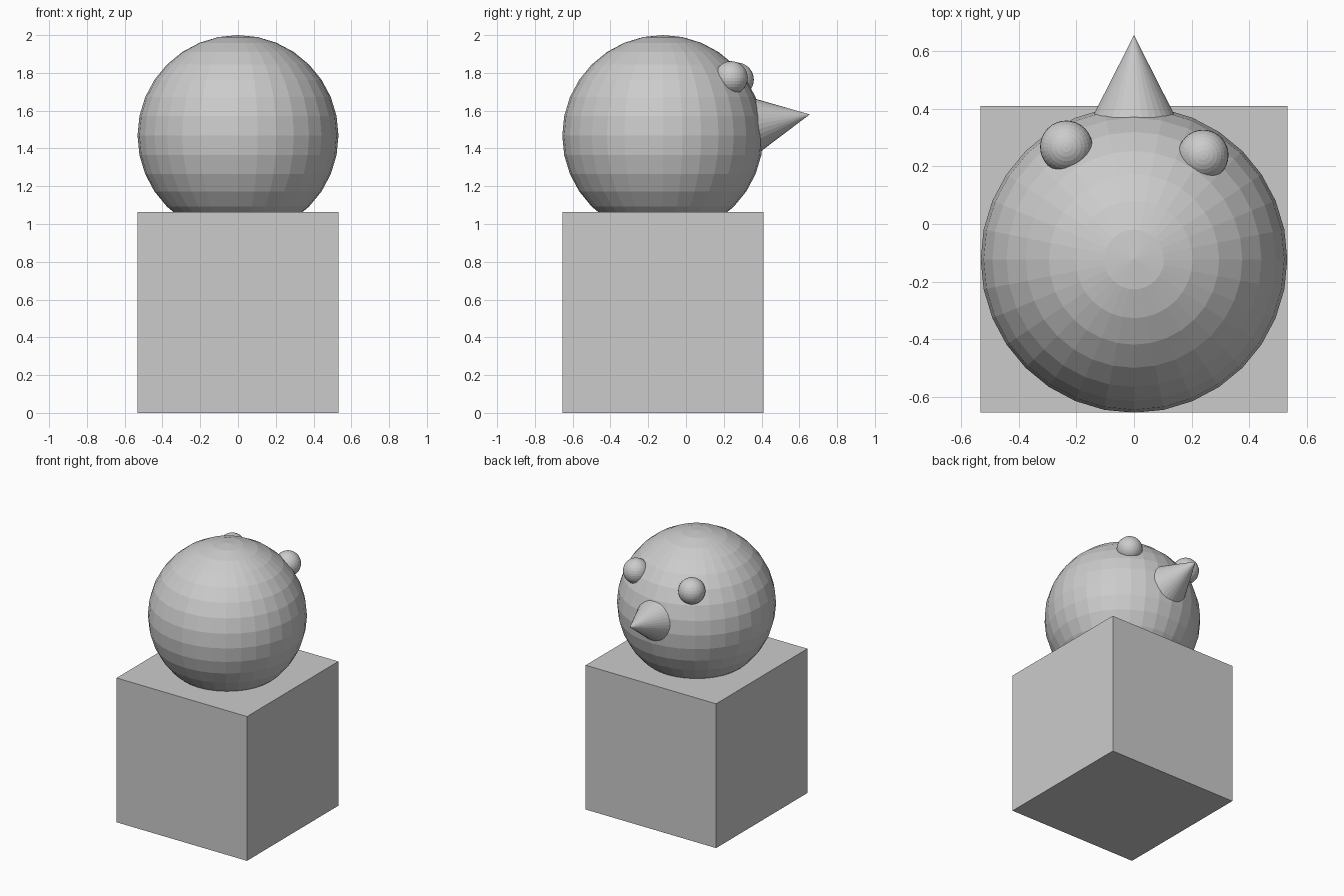
import bpy
from mathutils import Vector

if "Cube" in bpy.data.objects:
    bpy.data.objects.remove(bpy.data.objects["Cube"])

grey = bpy.data.materials.new("plain_grey")
grey.diffuse_color = (0.6, 0.6, 0.6, 1)
grey.use_nodes = True
grey.node_tree.nodes["Principled BSDF"].inputs["Base Color"].default_value = grey.diffuse_color


def finish(name):
    ob = bpy.context.object
    ob.name = name
    ob.data.materials.append(grey)
    return ob


def ball(name, centre, radius):
    bpy.ops.mesh.primitive_uv_sphere_add(segments=32, ring_count=16,
                                         radius=radius, location=centre)
    return finish(name)


R = 0.532      # head radius, also half the block's side
CY = -0.123    # head and block centre in y

# Block the head rests on
bpy.ops.mesh.primitive_cube_add(size=2 * R, location=(0, CY, R))
finish("body_block")

# Head, sunk slightly into the block
ball("head", (0, CY, 2 - R), R)

# Eyes on the back-facing side of the head (slightly uneven)
ball("eye_right", (0.24, 0.239, 1.774), 0.088)
ball("eye_left", (-0.235, 0.268, 1.764), 0.091)

# Nose cone, tipped slightly upward, base buried in the head
tip = Vector((0, 0.655, 1.58))
axis = Vector((0, 0.983, 0.182)).normalized()
depth = 0.4
bpy.ops.mesh.primitive_cone_add(vertices=32, radius1=depth / 2, radius2=0,
                                depth=depth, location=tip - axis * depth / 2,
                                rotation=axis.to_track_quat('Z', 'Y').to_euler())
finish("nose")
